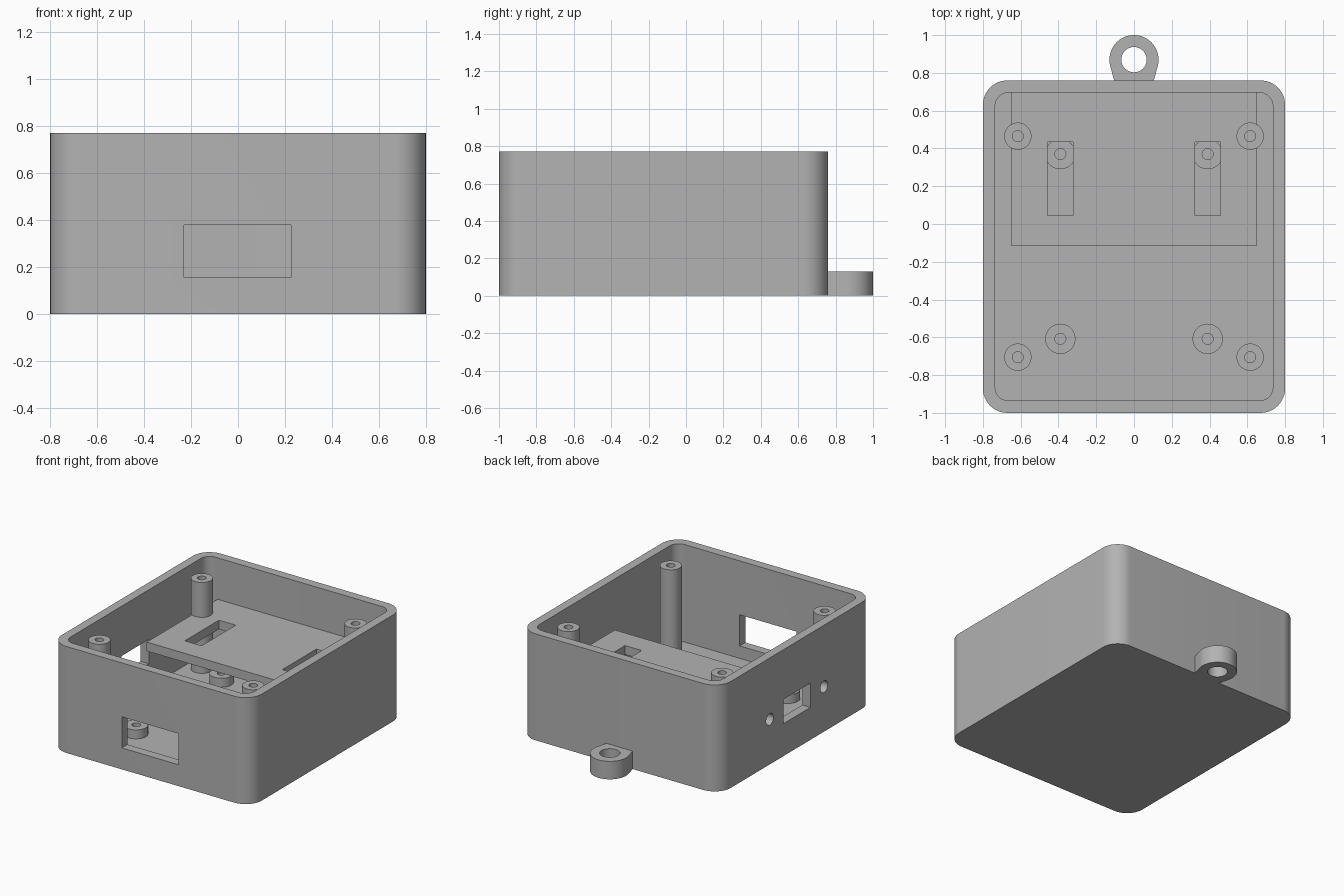
import bpy
import bmesh
from math import cos, sin, radians, pi
from mathutils import Matrix

if "Cube" in bpy.data.objects:
    bpy.data.objects.remove(bpy.data.objects["Cube"], do_unlink=True)

grey = bpy.data.materials.new("plain_grey")
grey.use_nodes = True
GREY = (0.45, 0.45, 0.45, 1)
grey.diffuse_color = GREY
grey.node_tree.nodes["Principled BSDF"].inputs["Base Color"].default_value = GREY


def arc(cx, cy, r, start, end, steps):
    angles = [radians(start + (end - start) * i / steps) for i in range(steps + 1)]
    return [(cx + r * cos(a), cy + r * sin(a)) for a in angles]


def circle(cx, cy, r, steps=48):
    return arc(cx, cy, r, 0, 360, steps)[:-1]


def rectangle(x0, x1, y0, y1):
    return [(x0, y0), (x1, y0), (x1, y1), (x0, y1)]


def rounded(x0, x1, y0, y1, r):
    corners = [(x1 - r, y1 - r), (x0 + r, y1 - r), (x0 + r, y0 + r), (x1 - r, y0 + r)]
    return [p for i, (x, y) in enumerate(corners)
            for p in arc(x, y, r, i * 90, i * 90 + 90, 12)]


def prism(name, outline, z0, z1, matrix=None):
    """Extrude a counter-clockwise outline from z0 to z1."""
    bm = bmesh.new()
    face = bm.faces.new([bm.verts.new((x, y, z0)) for x, y in outline])
    top = bmesh.ops.extrude_face_region(bm, geom=[face])["geom"]
    bmesh.ops.translate(bm, vec=(0, 0, z1 - z0),
                        verts=[v for v in top if isinstance(v, bmesh.types.BMVert)])
    if matrix:
        bm.transform(matrix)
    bmesh.ops.recalc_face_normals(bm, faces=bm.faces)
    mesh = bpy.data.meshes.new(name)
    bm.to_mesh(mesh)
    bm.free()
    mesh.materials.append(grey)
    obj = bpy.data.objects.new(name, mesh)
    bpy.context.collection.objects.link(obj)
    return obj


def activate(obj):
    bpy.ops.object.select_all(action='DESELECT')
    obj.select_set(True)
    bpy.context.view_layer.objects.active = obj


def cut(obj, *cutters):
    activate(obj)
    for cutter in cutters:
        cutter.hide_render = True
        mod = obj.modifiers.new("cut", 'BOOLEAN')
        mod.operation = 'DIFFERENCE'
        mod.solver = 'EXACT'
        mod.object = cutter
        bpy.ops.object.modifier_apply(modifier=mod.name)
        bpy.data.objects.remove(cutter, do_unlink=True)


def smooth(obj):
    activate(obj)
    bpy.ops.object.shade_smooth_by_angle(angle=radians(30))


FLOOR, HEIGHT = 0.065, 0.77
# Maps an outline drawn in (y, z) and extruded along x, and one in (x, z) along -y
ALONG_X = Matrix(((0, 0, 1, 0), (1, 0, 0, 0), (0, 1, 0, 0), (0, 0, 0, 1)))
ALONG_Y = Matrix.Rotation(pi / 2, 4, 'X')

# Open case with a front window, and a side port between two screw holes
case = prism("case", rounded(-0.8, 0.8, -1, 0.76, 0.13), 0, HEIGHT)
cut(case,
    prism("cavity", rounded(-0.735, 0.735, -0.935, 0.695, 0.07), FLOOR, 1),
    prism("window", rectangle(-0.23, 0.225, 0.155, 0.38), 0.9, 1.1, ALONG_Y),
    prism("port", rectangle(-0.28, 0.03, 0.235, 0.41), -0.9, -0.7, ALONG_X),
    *[prism("screw_hole", circle(y, 0.325, 0.042, 32), -0.9, -0.7, ALONG_X)
      for y in (-0.435, 0.185)])
smooth(case)

# Hanging lug on the back
lug = prism("hanging_lug", [(-0.1, 0.74), (0.1, 0.74)] + arc(0, 0.87, 0.13, -15, 195, 40), 0, 0.13)
cut(lug, prism("lug_hole", circle(0, 0.87, 0.067), -0.1, 0.3))
smooth(lug)

# Shelf fixed to the back wall, with two long slots
shelf = prism("shelf", rectangle(-0.65, 0.65, -0.115, 0.7), 0.405, 0.47)
cut(shelf,
    *[prism("slot", rectangle(s * 0.39 - 0.067, s * 0.39 + 0.067, 0.045, 0.435), 0.3, 0.6)
      for s in (-1, 1)],
    *[prism("post_hole", circle(s * 0.615, 0.465, 0.029, 24), 0.3, 0.6) for s in (-1, 1)])
smooth(shelf)


def posts(name, radius, top, x, ys):
    """Four hollow posts sharing one mesh."""
    first = prism(name, circle(0, 0, radius), FLOOR - 0.02, top)
    cut(first, prism("bore", circle(0, 0, 0.029, 24), 0, 1))
    smooth(first)
    places = [(sx * x, y) for sx in (-1, 1) for y in ys]
    for i, (px, py) in enumerate(places):
        post = first if i == 0 else first.copy()
        if i:
            bpy.context.collection.objects.link(post)
        post.location = (px, py, 0)


# Tall posts for the lid and short posts for a board
posts("lid_post", 0.072, 0.722, 0.615, (-0.705, 0.465))
posts("board_post", 0.08, 0.13, 0.39, (-0.608, 0.37))
